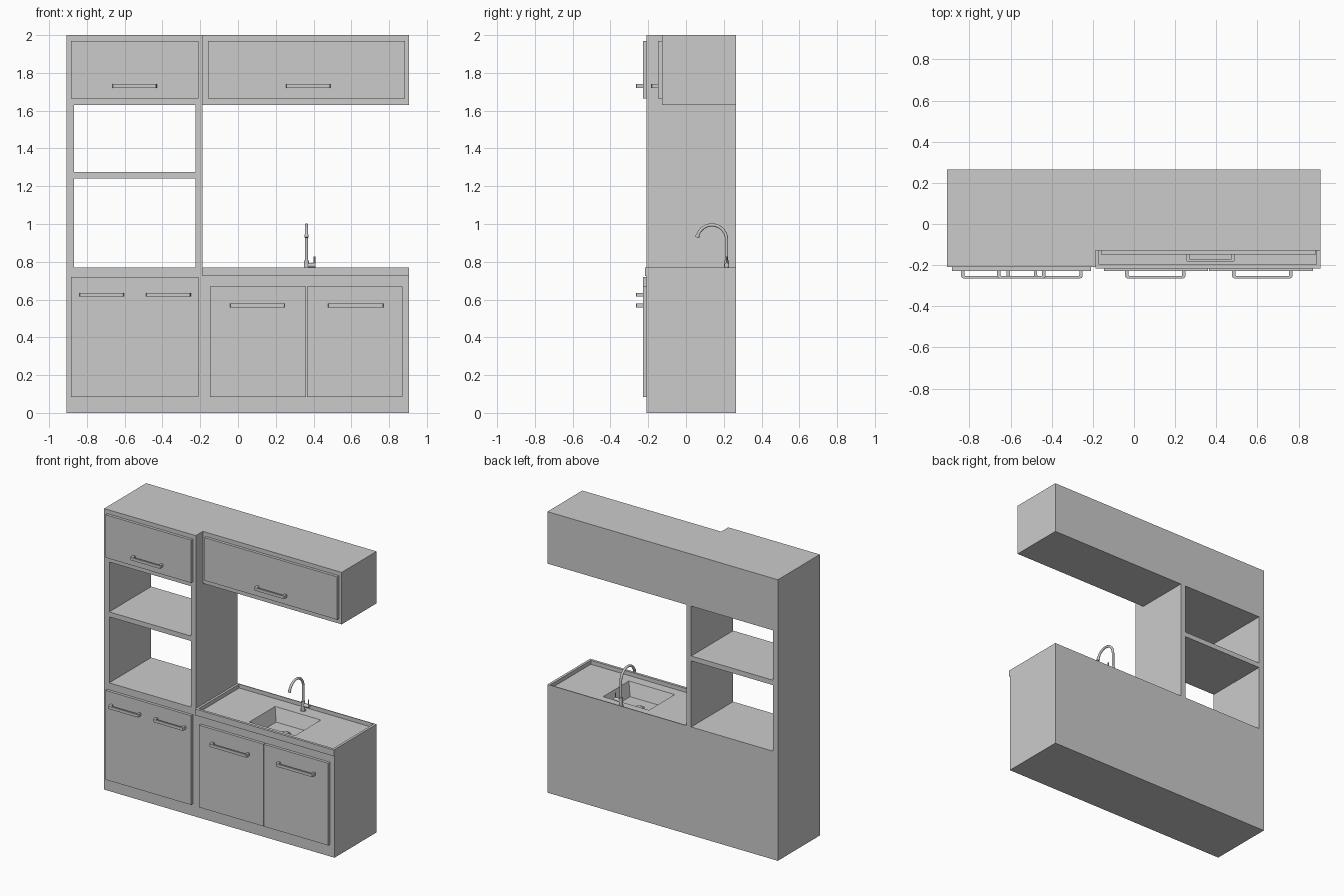
import bpy, bmesh, math

if "Cube" in bpy.data.objects:
    bpy.data.objects.remove(bpy.data.objects["Cube"])

BACK, TALL_F, UP_F = 0.264, -0.208, -0.128
L, M, R = -0.908, -0.187, 0.906


def make_obj(name, verts, faces):
    me = bpy.data.meshes.new(name)
    me.from_pydata(verts, [], faces)
    bm = bmesh.new()
    bm.from_mesh(me)
    bmesh.ops.recalc_face_normals(bm, faces=bm.faces)
    bm.to_mesh(me)
    bm.free()
    ob = bpy.data.objects.new(name, me)
    bpy.context.collection.objects.link(ob)
    return ob


def loft(name, loops, cap_start=True, cap_end=True):
    """Join equally long loops of points into a skin."""
    n = len(loops[0])
    verts = [p for lp in loops for p in lp]
    faces = [(i * n + j, i * n + (j + 1) % n, (i + 1) * n + (j + 1) % n, (i + 1) * n + j)
             for i in range(len(loops) - 1) for j in range(n)]
    if cap_start:
        faces.append(tuple(range(n)))
    if cap_end:
        faces.append(tuple(range(len(verts) - n, len(verts))))
    return make_obj(name, verts, faces)


def rect(x0, x1, y0, y1, z):
    return [(x0, y0, z), (x1, y0, z), (x1, y1, z), (x0, y1, z)]


def box(name, x0, x1, y0, y1, z0, z1):
    return loft(name, [rect(x0, x1, y0, y1, z0), rect(x0, x1, y0, y1, z1)])


def handle(name, x0, x1, y, z):
    """Flat U-shaped pull standing out from a door face at y."""
    d, t, c, s, h = 0.036, 0.012, 0.010, 0.016, 0.010
    half = [(0, 0), (0, -d + c), (c * 0.3, -d + c * 0.3), (c, -d)]
    inner = [(c + 0.008, -d + t), (s, -d + t + 0.006), (s, 0)]
    out = [(x0 + a, y + b) for a, b in half] + [(x1 - a, y + b) for a, b in reversed(half)]
    inn = [(x1 - a, y + b) for a, b in reversed(inner)] + [(x0 + a, y + b) for a, b in inner]
    prof = out + inn
    loft(name, [[(a, b, z - h) for a, b in prof], [(a, b, z + h) for a, b in prof]])


def cylinder(name, r, depth, loc, rot=(0, 0, 0), r2=None):
    bpy.ops.mesh.primitive_cone_add(vertices=24, radius1=r, radius2=r if r2 is None else r2,
                                    depth=depth, location=loc, rotation=rot)
    bpy.context.object.name = name
    bpy.ops.object.shade_smooth_by_angle(angle=math.radians(40))


# Tall cabinet with two see-through openings around a shelf
tall = box("tall_cabinet", L, M, TALL_F, BACK, 0, 2)
for i, (z0, z1) in enumerate([(0.77, 1.24), (1.275, 1.63)]):
    cut = box(f"opening_cutter_{i}", -0.868, -0.226, -0.5, 0.5, z0, z1)
    cut.hide_render = True
    cut.hide_viewport = True
    mod = tall.modifiers.new("opening", 'BOOLEAN')
    mod.operation = 'DIFFERENCE'
    mod.solver = 'EXACT'
    mod.object = cut

# Wall cabinet
box("wall_cabinet", M, R, UP_F, BACK, 1.63, 2)

# Base cabinet, open at the top for the basin
loft("base_cabinet", [rect(M, R, TALL_F, BACK, 0), rect(M, R, TALL_F, BACK, 0.725)], cap_end=False)

# Counter with raised rim, sunken top and tapered basin
loft("counter_with_basin", [
    rect(M + .02, R - .02, TALL_F + .02, BACK - .02, 0.725),
    rect(M, R, -0.216, BACK, 0.725),
    rect(M, R, -0.216, BACK, 0.77),
    rect(M + .016, R - .018, -0.198, BACK - .006, 0.77),
    rect(M + .016, R - .018, -0.198, BACK - .006, 0.742),
    rect(0.18, 0.54, -0.13, 0.16, 0.742),
    rect(0.21, 0.51, -0.10, 0.13, 0.65),
], cap_start=False)

# Doors: x0, x1, cabinet front, z0, z1
doors = {
    "tall_upper_door": (-0.885, -0.21, TALL_F, 1.665, 1.97),
    "tall_lower_door": (-0.885, -0.21, TALL_F, 0.085, 0.72),
    "wall_door": (-0.16, 0.885, UP_F, 1.665, 1.97),
    "base_left_door": (-0.147, 0.36, TALL_F, 0.085, 0.67),
    "base_right_door": (0.365, 0.87, TALL_F, 0.085, 0.67),
}
for name, (x0, x1, y, z0, z1) in doors.items():
    box(name, x0, x1, y - 0.02, y, z0, z1)

# Handles
pulls = [(-0.665, -0.43, TALL_F, 1.73), (0.254, 0.49, UP_F, 1.73),
         (-0.84, -0.603, TALL_F, 0.625), (-0.487, -0.25, TALL_F, 0.625),
         (-0.043, 0.25, TALL_F, 0.568), (0.477, 0.77, TALL_F, 0.568)]
for i, (x0, x1, y, z) in enumerate(pulls):
    handle(f"handle_{i}", x0, x1, y - 0.02, z)

# Drain
DX, DY = 0.36, 0.015
cylinder("drain_plug", 0.022, 0.008, (DX, DY, 0.653))
bpy.ops.mesh.primitive_torus_add(location=(DX, DY, 0.651), major_radius=0.032, minor_radius=0.005,
                                 major_segments=28, minor_segments=8)
bpy.context.object.name = "drain_ring"
bpy.ops.object.shade_smooth()

# Tap: gooseneck tube swept along a straight stem and an arc
FX, FY, RAD, CZ = 0.363, 0.215, 0.078, 0.917
path = [(FY, 0.742), (FY, 0.80)]
path += [(FY - RAD + RAD * math.cos(a), CZ + RAD * math.sin(a))
         for a in (math.radians(165) * k / 20 for k in range(21))]
cu = bpy.data.curves.new("tap_spout", 'CURVE')
cu.dimensions = '3D'
cu.bevel_depth = 0.0085
cu.bevel_resolution = 4
cu.use_fill_caps = True
sp = cu.splines.new('POLY')
sp.points.add(len(path) - 1)
for p, (y, z) in zip(sp.points, path):
    p.co = (FX, y, z, 1)
sp.use_smooth = True
bpy.context.collection.objects.link(bpy.data.objects.new("tap_spout", cu))

# Tap body, nozzle and lever
cylinder("tap_foot", 0.018, 0.006, (FX, FY, 0.745))
cylinder("tap_body", 0.013, 0.065, (FX, FY, 0.7745))
cylinder("tap_nozzle", 0.0105, 0.014, (FX, FY - RAD * 1.975, 0.936), (math.radians(-15), 0, 0))
cylinder("tap_lever_hub", 0.012, 0.048, (FX + 0.024, FY, 0.782), (0, math.pi / 2, 0))
cylinder("tap_lever", 0.004, 0.045, (FX + 0.042, FY, 0.805))
